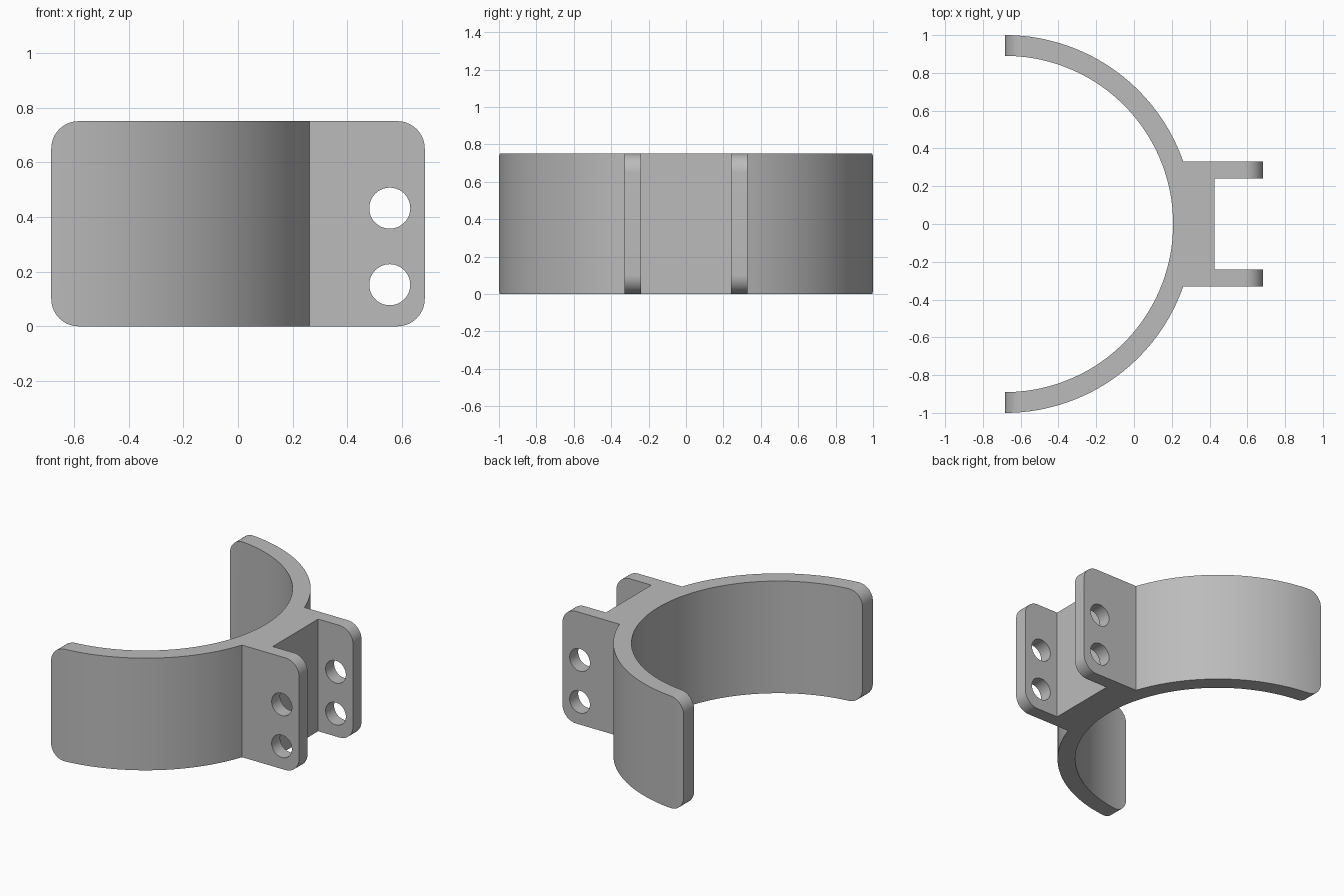
import bpy, bmesh
from math import sin, cos, pi, asin, radians
from mathutils import Vector

cube = bpy.data.objects.get("Cube")
if cube:
    bpy.data.objects.remove(cube, do_unlink=True)

HEIGHT, HALF_X = 0.75, 0.683
OUTER, INNER = 1.0, 0.89            # ring radii, centred on x = -HALF_X
LUG_OUT, LUG_IN, WEB_X = 0.33, 0.24, 0.425
CORNER, HOLE_R, HOLE_X = 0.1, 0.075, 0.555
OVER = 0.1                          # overshoot that the outline trim removes

grey = bpy.data.materials.new("plain grey")
grey.use_nodes = True
colour = (0.5, 0.5, 0.5, 1)
grey.diffuse_color = colour
grey.node_tree.nodes["Principled BSDF"].inputs["Base Color"].default_value = colour


def prism(name, points, direction):
    """Extrude a closed outline along a direction."""
    bm = bmesh.new()
    face = bm.faces.new([bm.verts.new(p) for p in points])
    new = bmesh.ops.extrude_face_region(bm, geom=[face])["geom"]
    bmesh.ops.translate(bm, vec=Vector(direction),
                        verts=[v for v in new if isinstance(v, bmesh.types.BMVert)])
    bmesh.ops.recalc_face_normals(bm, faces=bm.faces)
    mesh = bpy.data.meshes.new(name)
    bm.to_mesh(mesh)
    bm.free()
    mesh.materials.append(grey)
    obj = bpy.data.objects.new(name, mesh)
    bpy.context.collection.objects.link(obj)
    return obj


def arc(cx, cy, r, start, end, steps):
    return [(cx + r * cos(start + (end - start) * i / steps),
             cy + r * sin(start + (end - start) * i / steps)) for i in range(steps + 1)]


def cut(obj, cutter, operation):
    mod = obj.modifiers.new(operation.lower(), 'BOOLEAN')
    mod.operation, mod.solver, mod.object = operation, 'EXACT', cutter
    bpy.context.view_layer.objects.active = obj
    bpy.ops.object.modifier_apply(modifier=mod.name)
    bpy.data.objects.remove(cutter, do_unlink=True)


# Half of the plan outline: lug, outer arc, arm end, inner arc
lug = [(WEB_X, LUG_IN), (HALF_X + OVER, LUG_IN), (HALF_X + OVER, LUG_OUT)]
outer = arc(-HALF_X, 0, OUTER, asin(LUG_OUT), pi / 2, 48)
end = [(-HALF_X - OVER, OUTER), (-HALF_X - OVER, INNER)]
inner = arc(-HALF_X, 0, INNER, pi / 2, 0, 60)
half = lug + outer + end + inner
plan = half + [(x, -y) for x, y in reversed(half[:-1])]
clamp = prism("clamp_bracket", [(x, y, -OVER) for x, y in plan], (0, 0, HEIGHT + 2 * OVER))

# Trim to a side outline with rounded corners
side = []
for i, (sx, z) in enumerate([(1, HEIGHT - CORNER), (-1, HEIGHT - CORNER), (-1, CORNER), (1, CORNER)]):
    side += arc(sx * (HALF_X - CORNER), z, CORNER, i * pi / 2, (i + 1) * pi / 2, 14)
cut(clamp, prism("side_outline", [(x, -1.2, z) for x, z in side], (0, 2.4, 0)), 'INTERSECT')

# Bolt holes through both lugs
for z in (0.152, 0.432):
    ring = arc(HOLE_X, z, HOLE_R, 0, 2 * pi, 48)[:-1]
    cut(clamp, prism("bolt_hole", [(x, -1.2, z) for x, z in ring], (0, 2.4, 0)), 'DIFFERENCE')

# Smooth curved walls, keep the large plane faces flat
bpy.ops.object.select_all(action='DESELECT')
clamp.select_set(True)
bpy.context.view_layer.objects.active = clamp
bpy.ops.object.shade_smooth_by_angle(angle=radians(30))
for p in clamp.data.polygons:
    if abs(p.normal.z) > 0.999 or (p.area > 0.05 and max(map(abs, p.normal)) > 0.9999):
        p.use_smooth = False
